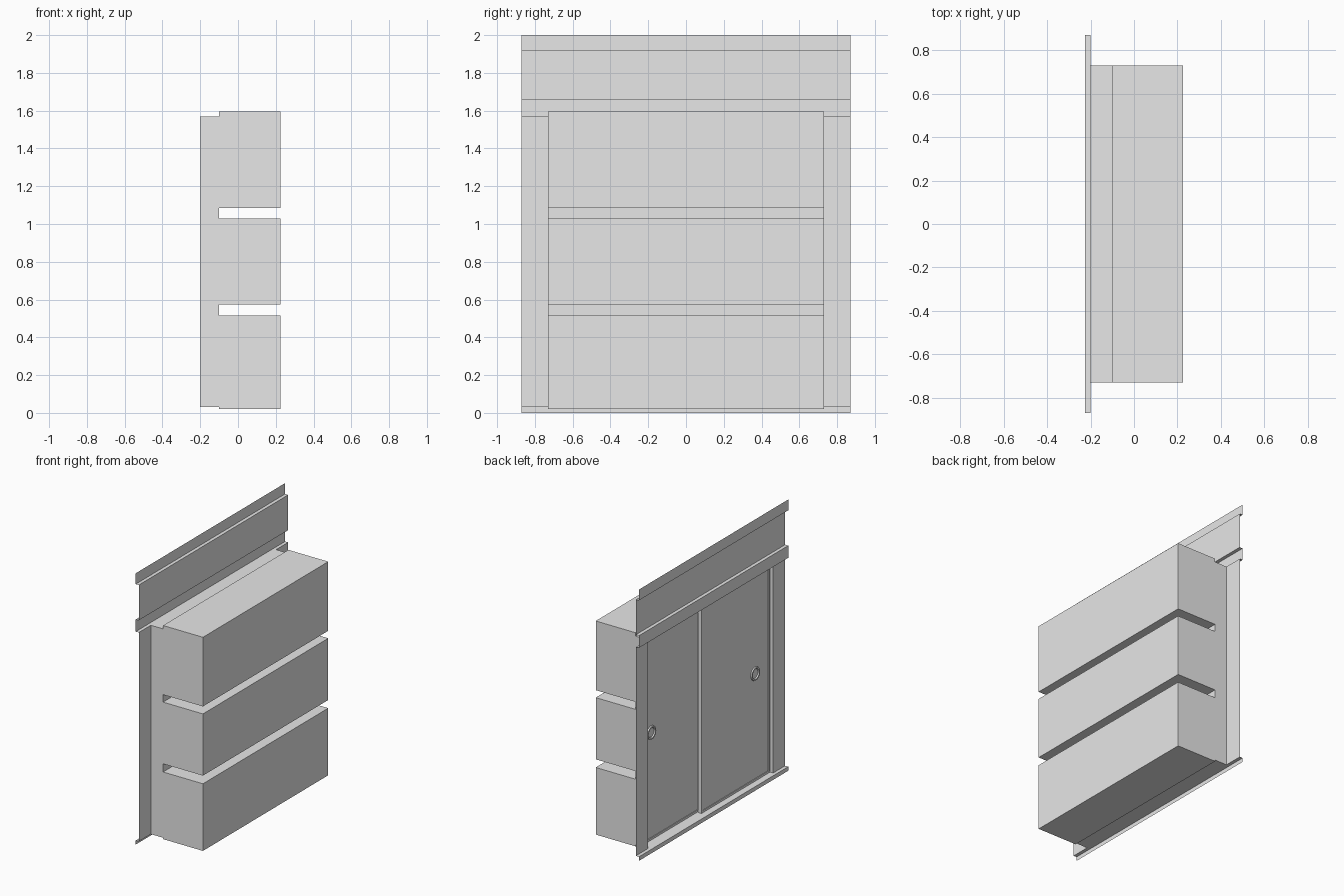
import bpy
import bmesh
import math
from mathutils import Matrix, Vector

cube = bpy.data.objects.get("Cube")
if cube:
    bpy.data.objects.remove(cube, do_unlink=True)

grey = bpy.data.materials.new("light_grey")
grey.use_nodes = True
grey.diffuse_color = (0.8, 0.8, 0.8, 1)
grey.node_tree.nodes["Principled BSDF"].inputs["Base Color"].default_value = (0.8, 0.8, 0.8, 1)

WALL_X, TRIM_X, BACK_X, STEP_X = -0.2, -0.225, 0.225, -0.1
HALF_WALL, HALF_BOX = 0.87, 0.73
SILL, HEAD = 0.03, 1.57


def finish(name, bm):
    mesh = bpy.data.meshes.new(name)
    bm.to_mesh(mesh)
    bm.free()
    mesh.materials.append(grey)
    obj = bpy.data.objects.new(name, mesh)
    bpy.context.collection.objects.link(obj)
    return obj


def strip(name, profile, y0, y1):
    """Sheet swept along y from an open x-z profile that runs downwards."""
    bm = bmesh.new()
    near = [bm.verts.new((x, y0, z)) for x, z in profile]
    far = [bm.verts.new((x, y1, z)) for x, z in profile]
    for i in range(len(profile) - 1):
        bm.faces.new((near[i], far[i], far[i + 1], near[i + 1]))
    return finish(name, bm)


# Wall sheet above the opening, with two projecting rails
strip("upper_wall_and_rails",
      [(TRIM_X, 2), (TRIM_X, 1.92), (WALL_X, 1.92), (WALL_X, 1.66),
       (TRIM_X, 1.66), (TRIM_X, HEAD), (WALL_X, HEAD)], -HALF_WALL, HALF_WALL)

# Sill below the opening
strip("bottom_sill", [(WALL_X, SILL), (TRIM_X, SILL), (TRIM_X, 0)], -HALF_WALL, HALF_WALL)

# Flat posts beside the opening
for name, y0, y1 in (("left_post", HALF_BOX, HALF_WALL), ("right_post", -HALF_WALL, -HALF_BOX)):
    strip(name, [(WALL_X, HEAD), (WALL_X, SILL)], y0, y1)

# Cabinet shell: door housing plus three stacked compartments, open to the doors
outline = [(WALL_X, SILL), (STEP_X, SILL)]
for low, high in ((0.02, 0.515), (0.575, 1.03), (1.085, 1.595)):
    outline += [(STEP_X, low), (BACK_X, low), (BACK_X, high), (STEP_X, high)]
outline += [(STEP_X, HEAD), (WALL_X, HEAD)]
bm = bmesh.new()
cap = bm.faces.new([bm.verts.new((x, -HALF_BOX, z)) for x, z in outline])
swept = bmesh.ops.extrude_face_region(bm, geom=[cap], use_keep_orig=True)
bmesh.ops.translate(bm, vec=(0, 2 * HALF_BOX, 0),
                    verts=[g for g in swept["geom"] if isinstance(g, bmesh.types.BMVert)])
bmesh.ops.recalc_face_normals(bm, faces=bm.faces)
opening = [f for f in bm.faces if all(abs(v.co.x - WALL_X) < 0.001 for v in f.verts)]
bmesh.ops.delete(bm, geom=opening, context="FACES")
finish("cabinet_shell", bm)


def sliding_door(name, face_x, y0, y1, handle_y):
    """Door slab with a narrow raised border and a round pull."""
    thick, sink = 0.03, 0.005
    bm = bmesh.new()
    bmesh.ops.create_cube(bm, size=1, matrix=(
        Matrix.Translation((face_x + thick / 2, (y0 + y1) / 2, (SILL + HEAD) / 2))
        @ Matrix.Diagonal((thick, y1 - y0, HEAD - SILL, 1))))
    front = min(bm.faces, key=lambda f: f.calc_center_median().x)
    bmesh.ops.inset_region(bm, faces=[front], thickness=0.022)
    ring = bmesh.ops.extrude_face_region(bm, geom=[front])
    bmesh.ops.translate(bm, vec=(sink, 0, 0),
                        verts=[g for g in ring["geom"] if isinstance(g, bmesh.types.BMVert)])
    if front.is_valid:
        bmesh.ops.delete(bm, geom=[front], context="FACES_ONLY")
    bmesh.ops.recalc_face_normals(bm, faces=bm.faces)
    finish(name, bm)

    # Round pull, turned about the x axis
    bm = bmesh.new()
    centre = Vector((face_x + sink, handle_y, 0.82))
    profile = [(0.05, 0), (0.048, 0.009), (0.038, 0.009), (0.033, 0.001)]
    verts = [bm.verts.new(centre + Vector((-out, 0, r))) for r, out in profile]
    edges = [bm.edges.new(pair) for pair in zip(verts, verts[1:])]
    bmesh.ops.spin(bm, geom=verts + edges, cent=centre, axis=(1, 0, 0),
                   angle=math.tau, steps=28, use_merge=True)
    bmesh.ops.remove_doubles(bm, verts=bm.verts, dist=0.0001)
    bmesh.ops.recalc_face_normals(bm, faces=bm.faces)
    # Make the rim face away from the door
    if sum(f.normal.x * f.calc_area() for f in bm.faces) > 0:
        bmesh.ops.reverse_faces(bm, faces=bm.faces)
    pull = finish(name + "_pull", bm)
    bpy.ops.object.select_all(action="DESELECT")
    pull.select_set(True)
    bpy.context.view_layer.objects.active = pull
    bpy.ops.object.shade_smooth_by_angle(angle=math.radians(30))


sliding_door("outer_sliding_door", -0.175, -HALF_BOX, 0.07, -0.56)
sliding_door("inner_sliding_door", -0.14, -0.07, HALF_BOX, 0.6)
